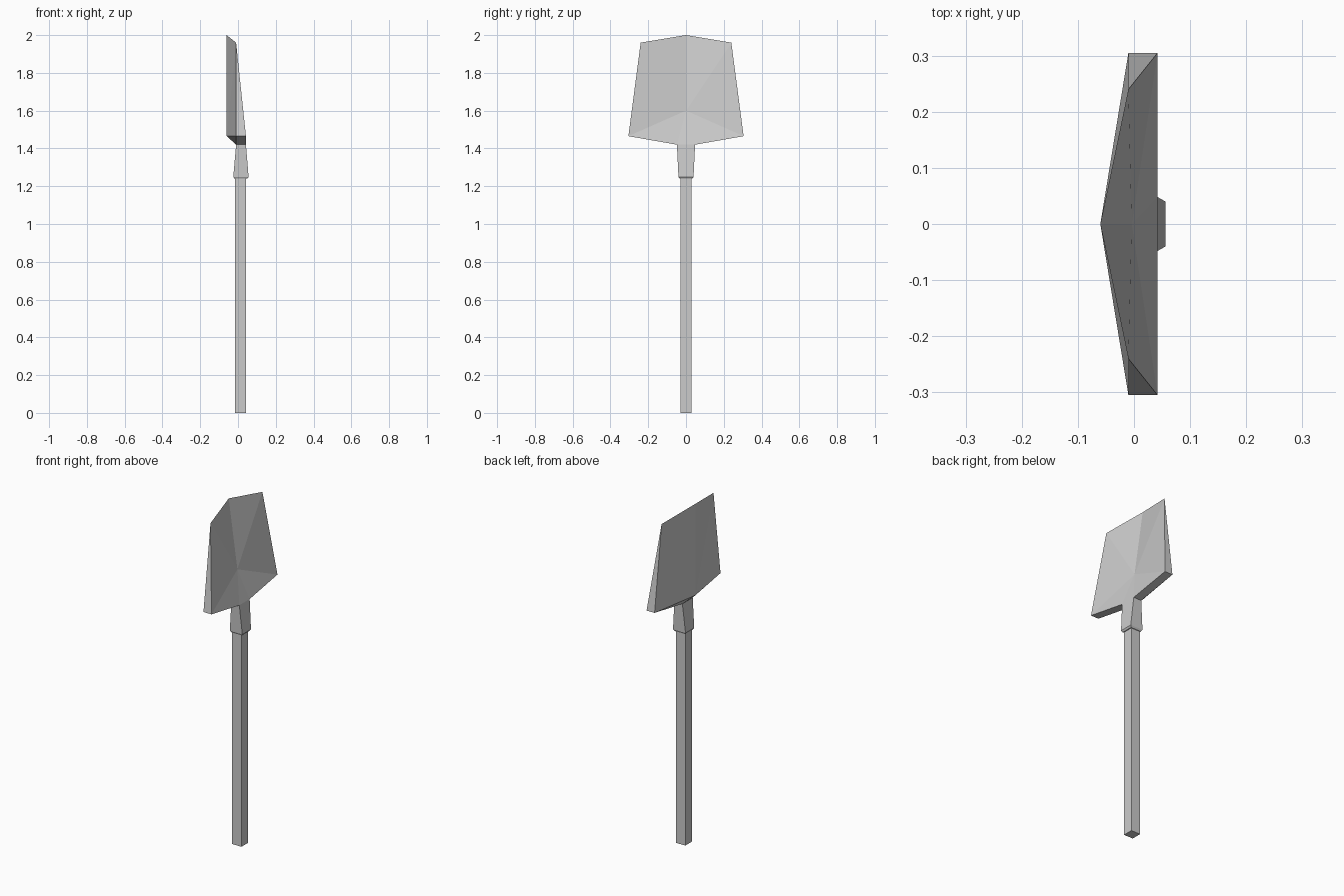
import bpy

if "Cube" in bpy.data.objects:
    bpy.data.objects.remove(bpy.data.objects["Cube"])

CX = 0.0135  # handle axis


def make_object(name, verts, faces):
    mesh = bpy.data.meshes.new(name)
    mesh.from_pydata(verts, [], faces)
    mesh.update()
    obj = bpy.data.objects.new(name, mesh)
    bpy.context.collection.objects.link(obj)
    return obj


def square_loft(name, sections):
    """Loft four-sided sections given as (z, centre x, half x, half y)."""
    verts, faces = [], []
    for z, cx, hx, hy in sections:
        verts += [(cx + sx * hx, sy * hy, z)
                  for sx, sy in ((-1, -1), (1, -1), (1, 1), (-1, 1))]
    for s in range(len(sections) - 1):
        for i in range(4):
            j = (i + 1) % 4
            a = 4 * s
            faces.append((a + i, a + j, a + 4 + j, a + 4 + i))
    n = len(verts)
    faces += [(3, 2, 1, 0), (n - 4, n - 3, n - 2, n - 1)]
    return make_object(name, verts, faces)


# Square wooden handle
square_loft("handle", [(0, CX, 0.03, 0.03), (1.25, CX, 0.03, 0.03)])

# Tapered socket with a bevelled lower lip
square_loft("socket", [
    (1.24, 0.0155, 0.034, 0.034),
    (1.25, 0.0155, 0.0405, 0.04),
    (1.42, 0.016, 0.026, 0.048),
])

# Blade: one half, mirrored across y = 0
P = {
    "tip": (-0.06, 0, 2.0),
    "shoulder": (-0.01, 0.24, 1.96),
    "front_corner": (0.042, 0.305, 1.465),
    "back_corner": (-0.01, 0.305, 1.465),
    "front_neck": (0.042, 0.048, 1.42),
    "back_neck": (-0.01, 0.048, 1.42),
    "valley": (-0.004, 0, 1.6),
    "ridge": (-0.06, 0, 1.465),
    "front_mid": (0.042, 0, 1.42),
    "back_mid": (-0.01, 0, 1.42),
}
index = {key: i for i, key in enumerate(P)}
blade_faces = [
    "tip valley shoulder",                               # dished front
    "shoulder valley front_corner",
    "valley front_neck front_corner",                    # lower pan
    "valley front_mid front_neck",
    "shoulder front_corner back_corner",                 # side edge
    "back_corner front_corner front_neck back_neck",     # underside
    "back_neck front_neck front_mid back_mid",
    "tip shoulder ridge",                                # ridged back
    "shoulder back_corner ridge",
    "ridge back_corner back_neck",                       # back chamfer
    "ridge back_neck back_mid",
]
# Listed windings run inwards on the front, so orient each face outwards from an inner point
from mathutils import Vector
inner = Vector((-0.02, 0.1, 1.5))
faces = []
for text in blade_faces:
    ids = [index[k] for k in text.split()]
    a, b, c = (Vector(list(P.values())[i]) for i in ids[:3])
    if (b - a).cross(c - a).dot(a - inner) < 0:
        ids.reverse()
    faces.append(ids)
blade = make_object("blade", list(P.values()), faces)
mirror = blade.modifiers.new("mirror", 'MIRROR')
mirror.use_axis = (False, True, False)
